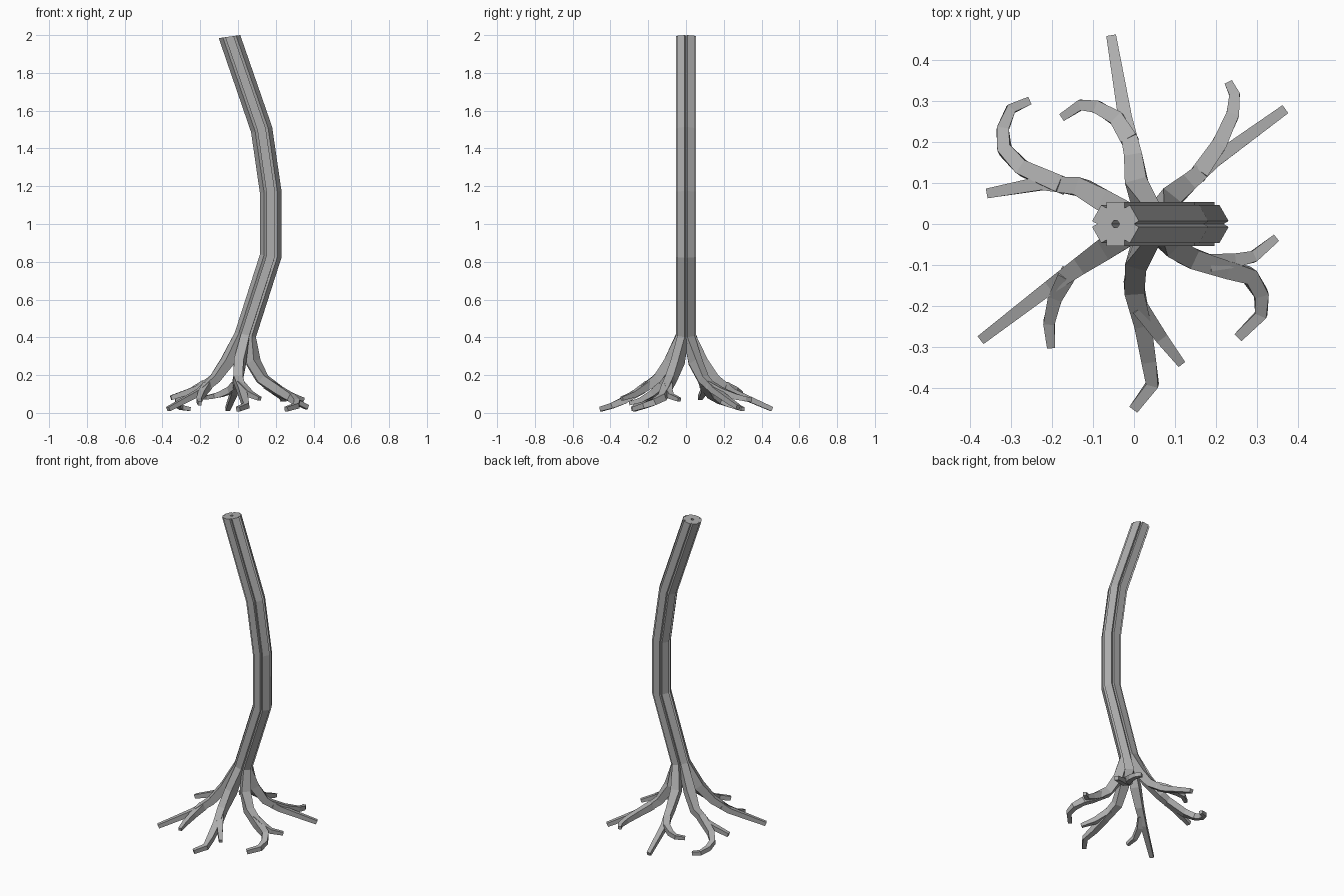
import bpy, bmesh
from math import cos, sin, radians
from mathutils import Vector

cube = bpy.data.objects.get("Cube")
if cube:
    bpy.data.objects.remove(cube, do_unlink=True)

bark = bpy.data.materials.new("grey_bark")
bark.use_nodes = True
colour = (0.42, 0.42, 0.42, 1)
bark.diffuse_color = colour
bark.node_tree.nodes["Principled BSDF"].inputs["Base Color"].default_value = colour


def tube(name, pts, widths, heading, fixed=0, start_dir=None):
    """Square tube along pts; the first `fixed` rings keep the given heading."""
    bm = bmesh.new()
    rings = []
    last = len(pts) - 1
    for i, (p, w) in enumerate(zip(pts, widths)):
        before = (p - pts[i - 1]).normalized() if i else Vector()
        after = (pts[i + 1] - p).normalized() if i < last else Vector()
        t = (before + after).normalized()
        if i == 0 and start_dir:
            t = start_dir
        flat = Vector((t.x, t.y, 0))
        h = flat.normalized() if i >= fixed and flat.length > 0.25 else heading
        side = Vector((-h.y, h.x, 0))
        side = (side - t * side.dot(t)).normalized()
        out = side.cross(t)
        rings.append([bm.verts.new(p + (side * a + out * b) * w / 2)
                      for a, b in ((-1, -1), (1, -1), (1, 1), (-1, 1))])
    for lo, hi in zip(rings, rings[1:]):
        for k in range(4):
            n = (k + 1) % 4
            bm.faces.new((lo[k], lo[n], hi[n], hi[k]))
    bm.faces.new(rings[0])
    bm.faces.new(rings[-1])
    bmesh.ops.recalc_face_normals(bm, faces=bm.faces)
    mesh = bpy.data.meshes.new(name)
    bm.to_mesh(mesh)
    bm.free()
    mesh.materials.append(bark)
    ob = bpy.data.objects.new(name, mesh)
    bpy.context.collection.objects.link(ob)


def taper(count, first, end):
    return [first + (end - first) * i / (count - 1) for i in range(count)]


def droop(start, plan, end_z):
    """Lift a ground plan into a path that falls steeply, then levels out."""
    flat = [Vector((start.x, start.y, 0))] + [Vector((x, y, 0)) for x, y in plan]
    run = [0]
    for p, q in zip(flat, flat[1:]):
        run.append(run[-1] + (q - p).length)
    return [Vector((p.x, p.y, end_z + (start.z - end_z) * (1 - r / run[-1]) ** 1.5))
            for p, r in zip(flat, run)]


def direction(angle):
    return Vector((cos(radians(angle)), sin(radians(angle)), 0))


# Trunk centre line: x, z, lean of the section
TRUNK = [(-0.045, 1.992, 0.14), (0.125, 1.5, 0.24), (0.173, 1.17, 0.07),
         (0.173, 0.83, -0.16), (0.038, 0.41, -0.2)]
TOP_LEAN = TRUNK[0][2]
OFFSET = 0.031

# Name, spread angle, ground plan and tip height of the root, then of its shoot
ROOTS = [
    ("back_left", 37, [(.19, .15), (.365, .277)], .03,
     [(.205, .19), (.24, .265), (.245, .315), (.23, .345)], .07),
    ("back", 90, [(-.02, .25), (-.055, .455)], .02,
     [(-.04, .255), (-.09, .285), (-.13, .29), (-.175, .26)], .08),
    ("back_right", 145, [(-.22, .1), (-.355, .075)], .08,
     [(-.27, .135), (-.315, .18), (-.32, .23), (-.3, .28), (-.255, .3)], .02),
    ("front_right", 218, [(-.2, -.15), (-.37, -.28)], .02,
     [(-.19, -.175), (-.207, -.24), (-.202, -.3)], .05),
    ("front", 270, [(.02, -.24), (.035, -.33), (.045, -.39), (0, -.45)], .02,
     [(.065, -.275), (.115, -.34)], .075),
    ("front_left", 329, [(.22, -.11), (.28, -.125), (.31, -.17), (.31, -.22), (.255, -.275)], .02,
     [(.24, -.09), (.29, -.08), (.345, -.035)], .07),
]

for i, (name, spread, plan, tip_z, shoot_plan, shoot_z) in enumerate(ROOTS):
    # Strand of the trunk, set around its centre line
    heading = direction(30 + 60 * i)
    strand = [Vector((x + OFFSET * heading.x * cos(lean), OFFSET * heading.y,
                      z + OFFSET * heading.x * sin(lean))) for x, z, lean in TRUNK]
    # Main root: an upper bend, a knee, then the drooping end
    out = direction(spread)
    bend = out * 0.085 + Vector((0.01, 0, 0.27))
    knee = out * 0.155 + Vector((0, 0, 0.18))
    root = [bend] + droop(knee, plan, tip_z)
    widths = [0.045] * len(strand) + taper(len(root), 0.054, 0.024)
    tube(name + "_strand_and_root", strand + root, widths, heading, len(strand),
         Vector((sin(TOP_LEAN), 0, -cos(TOP_LEAN))))
    # Side shoot, leaving the root just past the knee
    shoot = droop((root[1] + root[2]) / 2, shoot_plan, shoot_z)
    tube(name + "_side_shoot", shoot, taper(len(shoot), 0.042, 0.02), heading)
